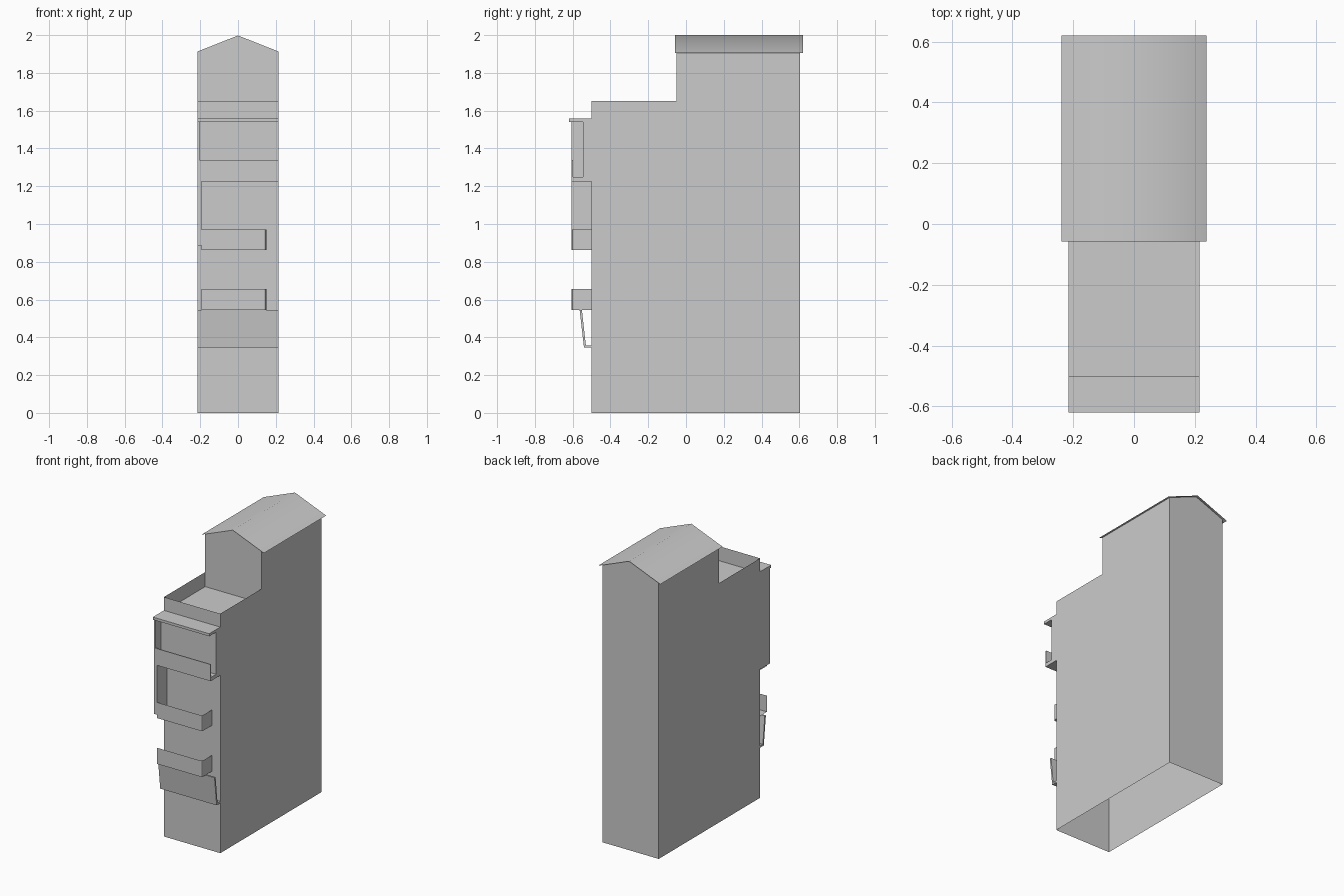
import bpy, bmesh

if "Cube" in bpy.data.objects:
    bpy.data.objects.remove(bpy.data.objects["Cube"])

W = 0.215          # half width of the house
FRONT, BACK = -0.5, 0.604
STEP = -0.05       # front of the raised rear block
OUT = -0.605       # front plane of the balconies


def make(name, faces, smooth=False):
    """Mesh from a few polygons, shared corners welded."""
    bm = bmesh.new()
    for pts in faces:
        bm.faces.new([bm.verts.new(p) for p in pts])
    bmesh.ops.remove_doubles(bm, verts=bm.verts, dist=1e-5)
    bmesh.ops.recalc_face_normals(bm, faces=bm.faces)
    me = bpy.data.meshes.new(name)
    bm.to_mesh(me)
    bm.free()
    for p in me.polygons:
        p.use_smooth = smooth
    ob = bpy.data.objects.new(name, me)
    bpy.context.collection.objects.link(ob)
    return ob


def extrude_x(name, profile, x0, x1):
    """Solid from a (y, z) profile swept along x."""
    a = [(x0, y, z) for y, z in profile]
    b = [(x1, y, z) for y, z in profile]
    n = len(profile)
    sides = [[a[i], a[(i + 1) % n], b[(i + 1) % n], b[i]] for i in range(n)]
    return make(name, [a, b] + sides)


def box(name, x0, x1, y0, y1, z0, z1):
    return extrude_x(name, [(y0, z0), (y1, z0), (y1, z1), (y0, z1)], x0, x1)


def gable(y, base):
    return [(-W, y, base), (W, y, base), (W, y, 1.913), (0, y, 1.998), (-W, y, 1.913)]


# House shell: open underneath, sunken terrace in front of the raised block
side = [(FRONT, 0), (BACK, 0), (BACK, 1.913), (STEP, 1.913), (STEP, 1.65), (FRONT, 1.65)]
make("house_walls", [
    [(W, y, z) for y, z in side],
    [(-W, y, z) for y, z in side],
    [(-W, FRONT, 0), (W, FRONT, 0), (W, FRONT, 1.65), (-W, FRONT, 1.65)],
    gable(BACK, 0),
])
make("upper_front_wall", [gable(STEP, 1.55)])
make("terrace_floor", [[(-W, FRONT, 1.55), (W, FRONT, 1.55), (W, STEP, 1.55), (-W, STEP, 1.55)]])

# Thin gable roof with overhang
make("roof", [[(0, -0.058, 2), (0, 0.62, 2), (s * 0.238, 0.62, 1.905), (s * 0.238, -0.058, 1.905)]
              for s in (-1, 1)], smooth=True)

# Upper bay with canopy, floor slab and parapet
box("canopy", -W, W, -0.62, FRONT, 1.54, 1.558)
box("bay", -W, W, -0.545, FRONT, 1.225, 1.54)
box("bay_floor", -W, W, OUT, -0.545, 1.225, 1.25)
box("bay_parapet", -W, W, OUT, OUT + 0.006, 1.25, 1.34)

# Side wall on the left, thicker below the bay
box("upper_side_wall", -W, -0.205, OUT, -0.545, 1.25, 1.54)
box("lower_side_wall", -W, -0.193, OUT, FRONT, 0.885, 1.225)

# Two small balconies with a rounded right corner
rail = [(-0.193, OUT), (0.138, OUT), (0.146, OUT + 0.004), (0.15, OUT + 0.012), (0.15, FRONT)]
for name, z0, z1 in (("middle_balcony", 0.862, 0.97), ("lower_balcony", 0.546, 0.657)):
    walls = [[(*p, z0), (*q, z0), (*q, z1), (*p, z1)] for p, q in zip(rail, rail[1:])]
    floor = [(x, y, z0) for x, y in rail + [(-0.193, FRONT)]]
    make(name, walls + [floor])

# Sloping sign board on a bottom ledge
extrude_x("sloping_board", [(-0.563, 0.544), (-0.54, 0.345), (FRONT, 0.345), (FRONT, 0.357),
                            (-0.53, 0.357), (-0.551, 0.544)], -W, W)
